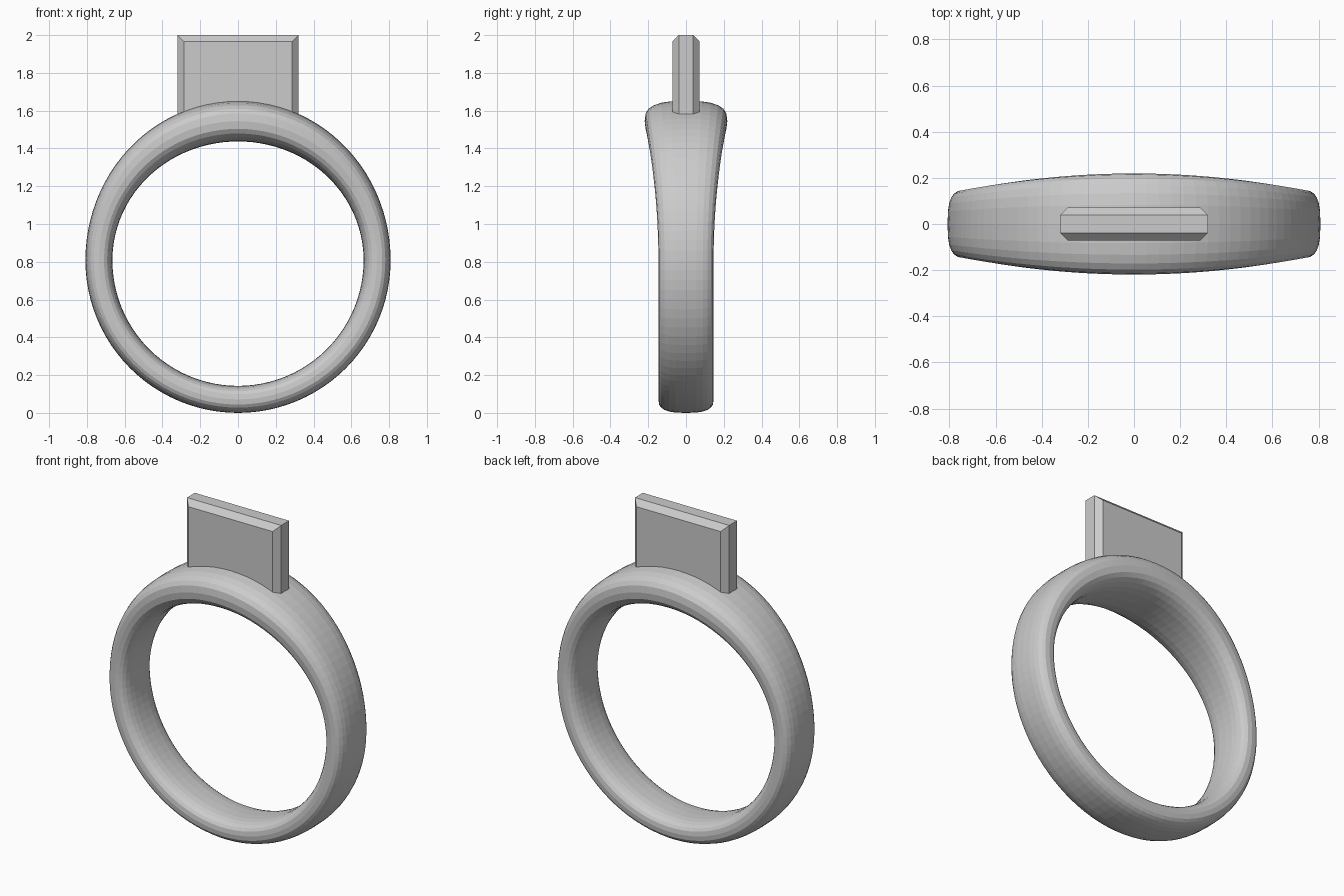
import bpy, bmesh, math

if "Cube" in bpy.data.objects:
    bpy.data.objects.remove(bpy.data.objects["Cube"])

grey = bpy.data.materials.new("plain grey")
grey.diffuse_color = (0.6, 0.6, 0.6, 1)
grey.use_nodes = True
grey.node_tree.nodes["Principled BSDF"].inputs["Base Color"].default_value = grey.diffuse_color


def make_object(name, bm):
    bmesh.ops.recalc_face_normals(bm, faces=bm.faces)
    mesh = bpy.data.meshes.new(name)
    bm.to_mesh(mesh)
    bm.free()
    mesh.materials.append(grey)
    obj = bpy.data.objects.new(name, mesh)
    bpy.context.collection.objects.link(obj)
    return obj


# Ring band: rounded section swept round a circle, swelling towards the top
CENTRE_Z, MID_R = 0.808, 0.7365
HALF_THICK, HALF_WIDTH = 0.0715, 0.146
AROUND, SECTION, POWER = 96, 24, 2.8


def rounded(value):
    return math.copysign(abs(value) ** (2 / POWER), value)


bm = bmesh.new()
loops = []
for i in range(AROUND):
    a = 2 * math.pi * i / AROUND              # angle measured from the top
    swell = 1 + 0.5 * max(0, math.cos(a)) ** 2
    loop = []
    for j in range(SECTION):
        t = 2 * math.pi * j / SECTION
        r = MID_R + HALF_THICK * swell * rounded(math.cos(t))
        y = HALF_WIDTH * swell * rounded(math.sin(t))
        loop.append(bm.verts.new((r * math.sin(a), y, CENTRE_Z + r * math.cos(a))))
    loops.append(loop)
for i in range(AROUND):
    p, q = loops[i], loops[(i + 1) % AROUND]
    for j in range(SECTION):
        k = (j + 1) % SECTION
        bm.faces.new((p[j], p[k], q[k], q[j]))
make_object("ring_band", bm)

# Upright plate on top, with chamfered front and back rims, sunk into the band
HALF_X, HALF_Y, BOTTOM, TOP, CHAMFER = 0.32, 0.072, 1.5, 2.0, 0.034
bm = bmesh.new()
bmesh.ops.create_cube(bm, size=1)
for v in bm.verts:
    v.co = (v.co.x * 2 * HALF_X, v.co.y * 2 * HALF_Y, TOP if v.co.z > 0 else BOTTOM)
rims = [e for e in bm.edges
        if e.verts[0].co.y * e.verts[1].co.y > 0
        and max(v.co.z for v in e.verts) > BOTTOM + 0.1]
bmesh.ops.bevel(bm, geom=rims, offset=CHAMFER, segments=1, affect='EDGES')
make_object("top_plate", bm)
